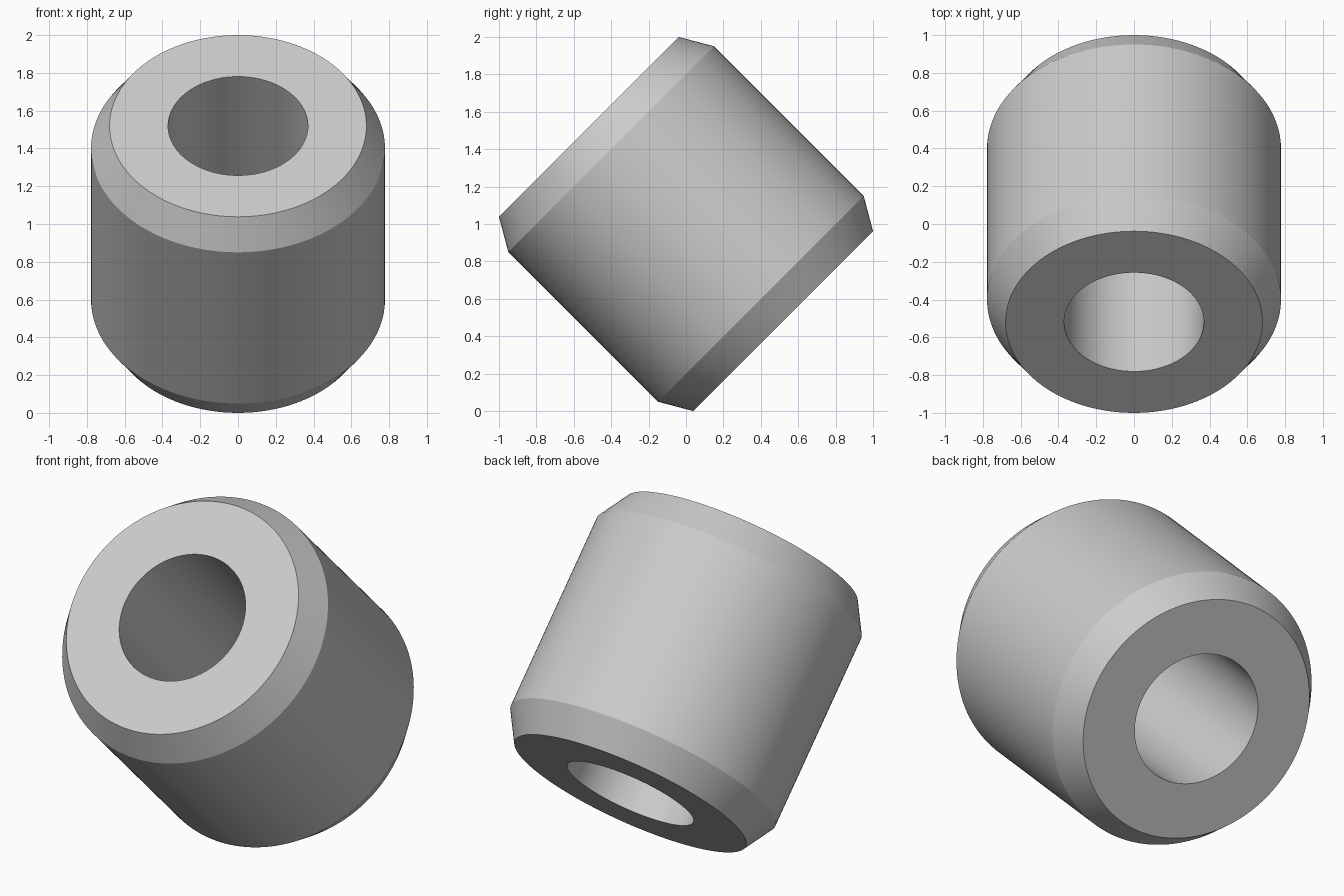
import bpy, bmesh
from math import radians, tau
from mathutils import Matrix, Vector

cube = bpy.data.objects.get("Cube")
if cube:
    bpy.data.objects.remove(cube, do_unlink=True)

SEGMENTS = 160
HALF_LENGTH, SHOULDER = 0.734, 0.566
BORE, FACE_RADIUS, OUTER = 0.37, 0.68, 0.778

# Plain grey material
grey = bpy.data.materials.new("light grey")
grey.use_nodes = True
colour = (0.6, 0.6, 0.6, 1)
grey.diffuse_color = colour
grey.node_tree.nodes["Principled BSDF"].inputs["Base Color"].default_value = colour

# Closed wall section: bore, end faces, chamfers and outer wall
upper = [(BORE, HALF_LENGTH), (FACE_RADIUS, HALF_LENGTH), (OUTER, SHOULDER)]
section = upper + [(r, -z) for r, z in reversed(upper)]

# Revolve the section into a chamfered sleeve with a through bore
bm = bmesh.new()
verts = [bm.verts.new((r, 0, z)) for r, z in section]
edges = [bm.edges.new((a, b)) for a, b in zip(verts, verts[1:] + verts[:1])]
bmesh.ops.spin(bm, geom=verts + edges, cent=(0, 0, 0), axis=(0, 0, 1),
               angle=tau, steps=SEGMENTS, use_merge=False)
bmesh.ops.remove_doubles(bm, verts=bm.verts, dist=0.0005)
bmesh.ops.recalc_face_normals(bm, faces=bm.faces)

# Tilt the sleeve forward and lift it to the ground
tilt = Matrix.Translation(Vector((0, 0, 1))) @ Matrix.Rotation(radians(45), 4, 'X')
bm.transform(tilt)

mesh = bpy.data.meshes.new("chamfered_sleeve")
bm.to_mesh(mesh)
bm.free()
mesh.materials.append(grey)
sleeve = bpy.data.objects.new("chamfered_sleeve", mesh)
bpy.context.collection.objects.link(sleeve)

# Smooth walls with crisp rims
bpy.ops.object.select_all(action='DESELECT')
sleeve.select_set(True)
bpy.context.view_layer.objects.active = sleeve
bpy.ops.object.shade_smooth_by_angle(angle=radians(30))
